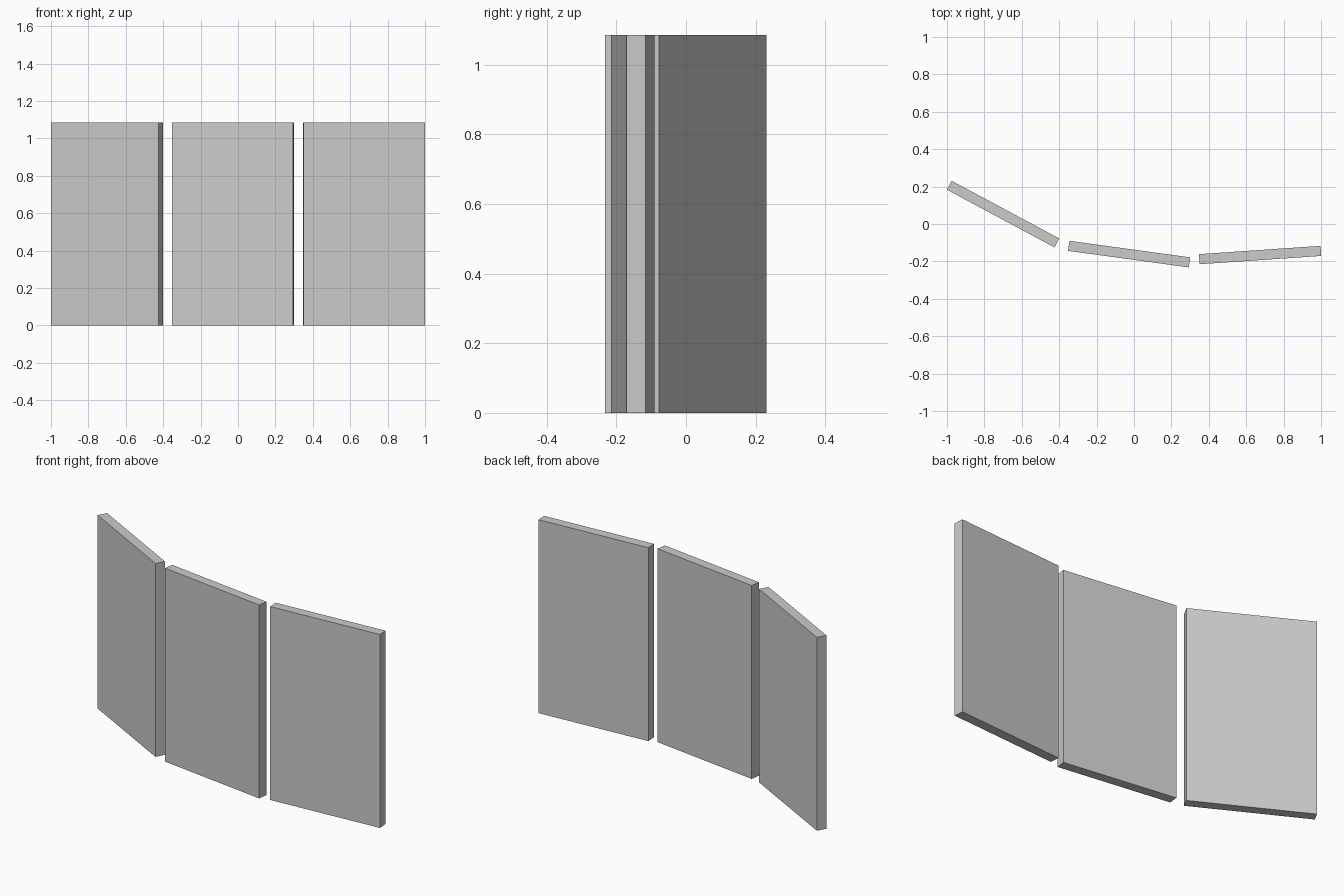
import bpy
import math

if "Cube" in bpy.data.objects:
    bpy.data.objects.remove(bpy.data.objects["Cube"])

WIDTH, THICK, HEIGHT = 0.652, 0.054, 1.086


def panel(name, x, y, angle):
    """Upright flat slab standing on z = 0, turned about its vertical axis."""
    bpy.ops.mesh.primitive_cube_add(size=1, location=(x, y, HEIGHT / 2),
                                    rotation=(0, 0, math.radians(angle)))
    ob = bpy.context.object
    ob.name = name
    ob.scale = (WIDTH, THICK, HEIGHT)
    bpy.ops.object.transform_apply(location=False, rotation=False, scale=True)


# Three separate panels forming a gently curved screen
panel("left_panel", -0.70, 0.053, -28.2)
panel("middle_panel", -0.026, -0.161, -7.8)
panel("right_panel", 0.674, -0.166, 3.9)
